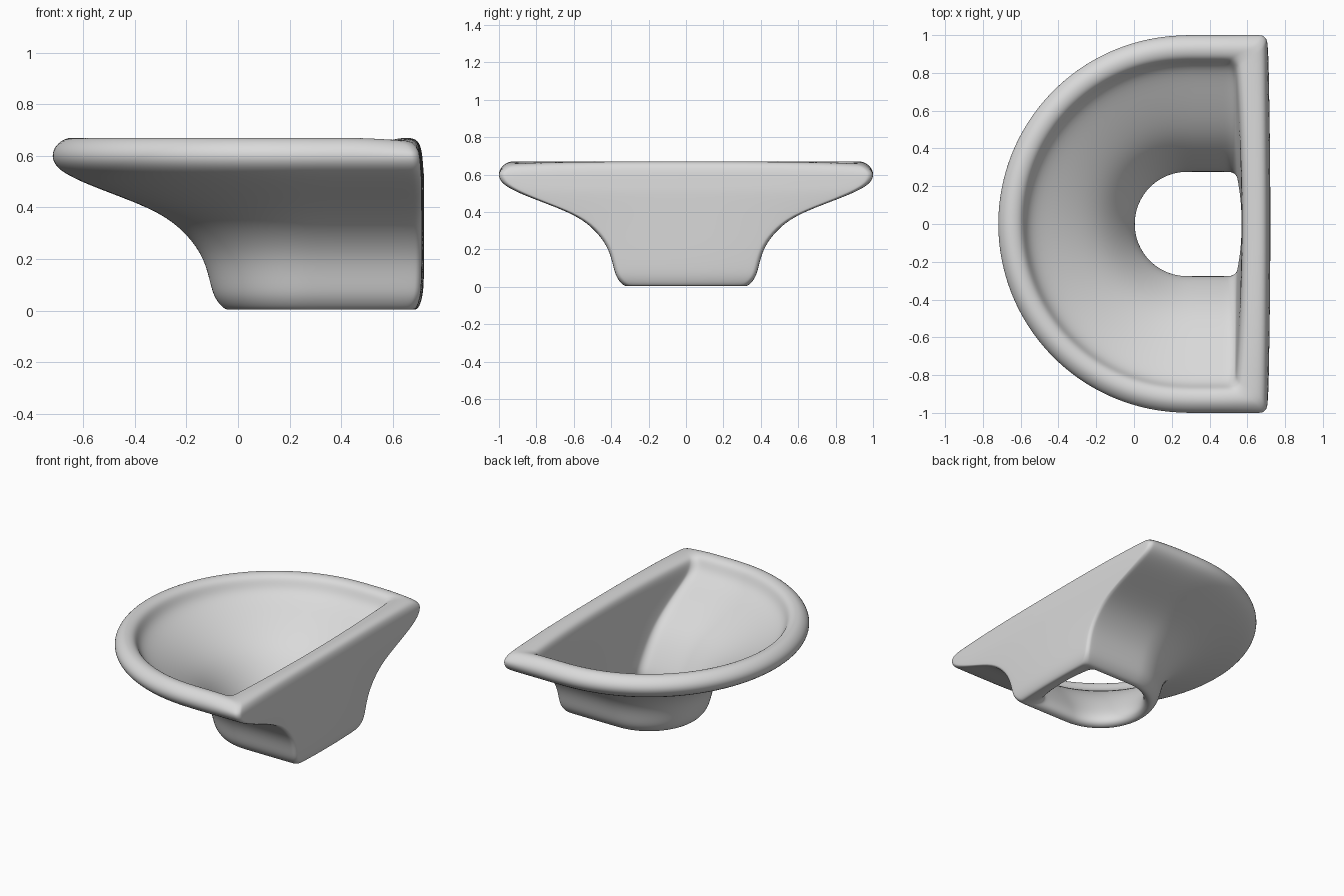
import bpy, bmesh
from math import sin, cos, pi

cube = bpy.data.objects.get("Cube")
if cube:
    bpy.data.objects.remove(cube)

CENTRE = 0.28  # x of the round end's centre

# Closed wall section: radius, height, x of the flat side, corner radius
SECTION = [
    (0.31, 0.0, 0.68, 0.04), (0.338, 0.007, 0.70, 0.04), (0.372, 0.05, 0.715, 0.03),
    (0.387, 0.10, 0.72, 0.03), (0.41, 0.20, 0.722, 0.03), (0.475, 0.295, 0.722, 0.03),
    (0.58, 0.382, 0.722, 0.03), (0.78, 0.457, 0.722, 0.03), (0.92, 0.512, 0.722, 0.04),
    (0.988, 0.555, 0.718, 0.04), (1.006, 0.60, 0.715, 0.04), (0.99, 0.642, 0.708, 0.04),
    (0.945, 0.674, 0.685, 0.04), (0.895, 0.668, 0.61, 0.05), (0.868, 0.645, 0.58, 0.05),
    (0.85, 0.60, 0.572, 0.06), (0.81, 0.555, 0.57, 0.06), (0.69, 0.492, 0.57, 0.06),
    (0.56, 0.418, 0.57, 0.06), (0.46, 0.345, 0.57, 0.06), (0.38, 0.255, 0.57, 0.06),
    (0.315, 0.155, 0.57, 0.06), (0.275, 0.075, 0.57, 0.06), (0.275, 0.02, 0.60, 0.06),
]


def d_ring(r, z, flat, corner):
    """D-shaped loop: bowed flat side, rounded corner, straight run, round end."""
    bow = 0.035 if flat < 0.65 else 0.01

    def side(y):
        return flat - bow * (y / r) ** 2

    half = [(side(y), y) for y in ((r - corner) * i / 6 for i in range(6))]
    cx, cy = side(r - corner) - corner, r - corner
    half += [(cx + corner * cos(a), cy + corner * sin(a))
             for a in (pi / 2 * i / 4 for i in range(5))]
    half += [(cx + (CENTRE - cx) * i / 4, r) for i in range(1, 4)]
    half += [(CENTRE - r * sin(a), r * cos(a)) for a in (pi / 2 * i / 14 for i in range(15))]
    mirrored = [(x, -y) for x, y in reversed(half[1:-1])]

    def droop(x, y):
        # The rim sinks a little at the two corners of the flat side
        return 0.02 * y ** 4 * max(0, (x - 0.5) / 0.2) if z > 0.63 else 0

    return [(x, y, z - droop(x, y)) for x, y in half + mirrored]


# Hopper skin lofted around the closed section
bm = bmesh.new()
rings = [[bm.verts.new(p) for p in d_ring(*row)] for row in SECTION]
for k, low in enumerate(rings):
    high = rings[(k + 1) % len(rings)]
    for i in range(len(low)):
        j = (i + 1) % len(low)
        bm.faces.new((low[i], low[j], high[j], high[i]))
bmesh.ops.recalc_face_normals(bm, faces=bm.faces)
for face in bm.faces:
    face.smooth = True
mesh = bpy.data.meshes.new("hopper_bowl")
bm.to_mesh(mesh)
bm.free()
bowl = bpy.data.objects.new("hopper_bowl", mesh)
bpy.context.collection.objects.link(bowl)
subdivision = bowl.modifiers.new("smooth_surface", "SUBSURF")
subdivision.levels = subdivision.render_levels = 2

# Plain grey finish
grey = bpy.data.materials.new("light_grey")
grey.use_nodes = True
grey.diffuse_color = (0.7, 0.7, 0.7, 1)
grey.node_tree.nodes["Principled BSDF"].inputs["Base Color"].default_value = (0.7, 0.7, 0.7, 1)
mesh.materials.append(grey)
